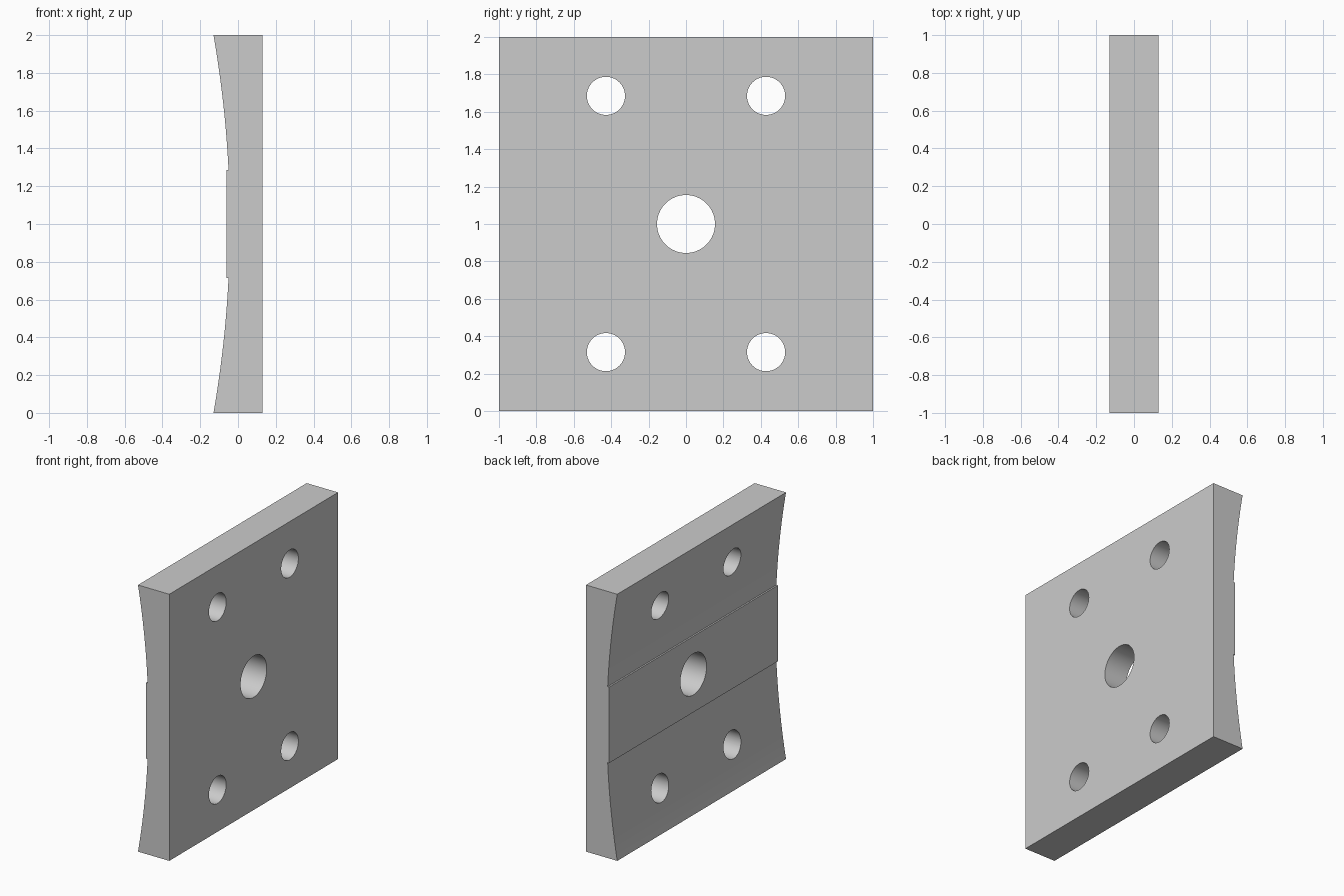
import bpy, bmesh, math
from mathutils import Matrix

old = bpy.data.objects.get("Cube")
if old:
    bpy.data.objects.remove(old, do_unlink=True)

GREY = (0.6, 0.6, 0.6, 1)
mat = bpy.data.materials.new("light grey")
mat.use_nodes = True
mat.diffuse_color = GREY
mat.node_tree.nodes["Principled BSDF"].inputs["Base Color"].default_value = GREY

FACE_X, STRIP_X, ARC_X = 0.13, -0.062, -0.043   # flat side, raised strip, arc apex
RADIUS, STRIP_HALF, STEPS = 5.8, 0.285, 16


def arc_x(d):
    """Depth of the hollow side at distance d from mid height."""
    return ARC_X - (RADIUS - math.sqrt(RADIUS ** 2 - d ** 2))


def make_object(name, bm):
    bmesh.ops.recalc_face_normals(bm, faces=bm.faces)
    mesh = bpy.data.meshes.new(name)
    bm.to_mesh(mesh)
    bm.free()
    obj = bpy.data.objects.new(name, mesh)
    bpy.context.collection.objects.link(obj)
    obj.data.materials.append(mat)
    return obj


# Side profile: hollow arc above and below a flat raised strip
upper = [(arc_x(d), 1 + d) for d in
         (1 + (STRIP_HALF - 1) * i / STEPS for i in range(STEPS + 1))]
upper.append((STRIP_X, 1 + STRIP_HALF))
lower = [(x, 2 - z) for x, z in reversed(upper)]
profile = [(FACE_X, 2)] + upper + lower + [(FACE_X, 0)]

# Plate extruded across its full width
bm = bmesh.new()
face = bm.faces.new([bm.verts.new((x, -1, z)) for x, z in profile])
ext = bmesh.ops.extrude_face_region(bm, geom=[face])
bmesh.ops.translate(bm, vec=(0, 2, 0),
                    verts=[v for v in ext["geom"] if isinstance(v, bmesh.types.BMVert)])
plate = make_object("mounting_plate", bm)

# Drill the centre hole and the four bolt holes
holes = [(0, 1, 0.155)]
holes += [(sy * 0.428, 1 + sz * 0.685, 0.102) for sy in (-1, 1) for sz in (-1, 1)]
bm = bmesh.new()
for y, z, r in holes:
    bmesh.ops.create_cone(bm, cap_ends=True, segments=64, radius1=r, radius2=r, depth=1,
                          matrix=Matrix.Translation((0, y, z)) @ Matrix.Rotation(math.pi / 2, 4, 'Y'))
cutter = make_object("hole_cutter", bm)

cut = plate.modifiers.new("holes", 'BOOLEAN')
cut.operation, cut.solver, cut.object = 'DIFFERENCE', 'EXACT', cutter
bpy.context.view_layer.objects.active = plate
plate.select_set(True)
bpy.ops.object.modifier_apply(modifier=cut.name)
bpy.data.objects.remove(cutter, do_unlink=True)

# Smooth the curved walls, keep the corners crisp
bpy.ops.object.shade_smooth_by_angle(angle=math.radians(30))
